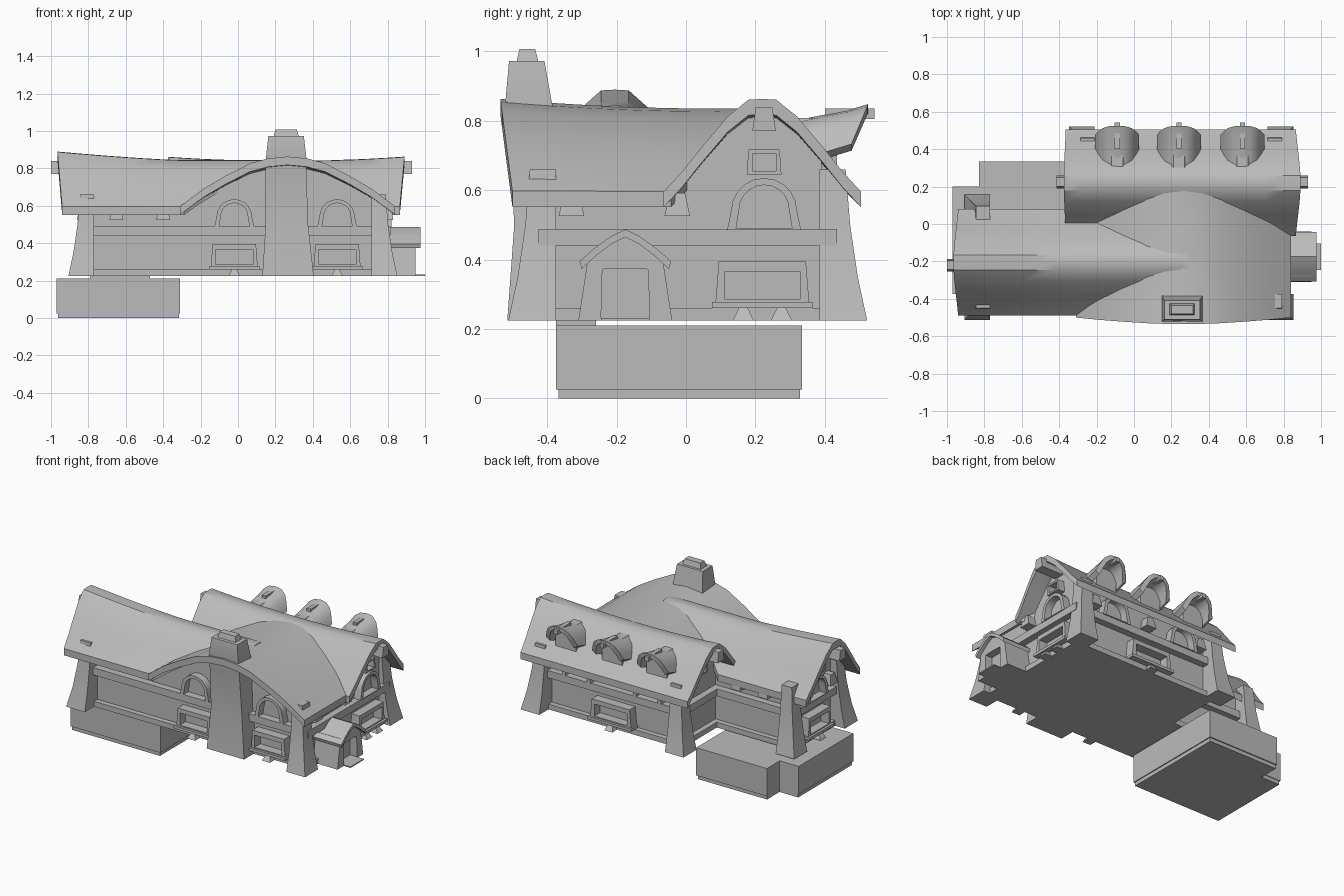
import bpy, bmesh, math

if "Cube" in bpy.data.objects:
    bpy.data.objects.remove(bpy.data.objects["Cube"])

grey = bpy.data.materials.new("plain grey")
grey.diffuse_color = (0.5, 0.5, 0.5, 1)
grey.use_nodes = True
grey.node_tree.nodes["Principled BSDF"].inputs["Base Color"].default_value = grey.diffuse_color


def make(name, verts, faces):
    bm = bmesh.new()
    vs = [bm.verts.new(v) for v in verts]
    for f in faces:
        bm.faces.new([vs[i] for i in f])
    bmesh.ops.recalc_face_normals(bm, faces=bm.faces)
    me = bpy.data.meshes.new(name)
    bm.to_mesh(me)
    bm.free()
    me.materials.append(grey)
    ob = bpy.data.objects.new(name, me)
    bpy.context.collection.objects.link(ob)
    return ob


def loft(name, loops, strip=False):
    """Skin closed loops; strip caps the ends of a shell with quads."""
    n, m = len(loops[0]), len(loops)
    verts = [p for lp in loops for p in lp]
    faces = [(i * n + j, i * n + (j + 1) % n, (i + 1) * n + (j + 1) % n, (i + 1) * n + j)
             for i in range(m - 1) for j in range(n)]
    for b in (0, (m - 1) * n):
        if strip:
            faces += [(b + j, b + j + 1, b + n - 2 - j, b + n - 1 - j) for j in range(n // 2 - 1)]
        else:
            faces.append(tuple(range(b, b + n)))
    return make(name, verts, faces)


def block(name, *levels):
    """Tapered block from levels (z, x0, x1, y0, y1)."""
    return loft(name, [[(a, c, z), (b, c, z), (b, d, z), (a, d, z)] for z, a, b, c, d in levels])


# Half profiles of the roofs: distance from ridge, height
WING = [(0, .862), (.04, .86), (.1, .812), (.17, .73), (.23, .655), (.285, .595)]
BROW = [(0, .86), (.1, .851), (.2, .825), (.33, .76), (.45, .69), (.575, .597)]


def height(prof, d):
    d = abs(d)
    for (a, za), (b, zb) in zip(prof, prof[1:]):
        if d <= b:
            return za + (zb - za) * (d - a) / (b - a)
    return prof[-1][1]


def reach(prof, z):
    for (a, za), (b, zb) in zip(prof, prof[1:]):
        if z >= zb:
            return a + (b - a) * max(0, min(1, (za - z) / (za - zb)))
    return prof[-1][0]


def full(prof):
    return [(-d, z) for d, z in reversed(prof[1:])] + prof


def roof(name, prof, centre, axis, start, end, sag, n=14, thick=.045):
    loops = []
    for i in range(n + 1):
        outer = []
        for d, z in full(prof):
            s = start(z) + (end(z) - start(z)) * i / n
            zz = z + sag(s) * (z - .595) / .265
            outer.append((s, centre + d, zz) if axis == 'x' else (centre + d, s, zz))
        loops.append(outer + [(x, y, z - thick) for x, y, z in reversed(outer)])
    return loft(name, loops, True)


def gable_wall(name, prof, centre, lo, hi, axis, s0, s1):
    ds = [lo - centre] + [d for d, _ in full(prof) if lo < centre + d < hi] + [hi - centre]
    shape = [(lo, .225)] + [(centre + d, height(prof, d) - .032) for d in ds] + [(hi, .225)]
    loft(name, [[(s, u, z) if axis == 'x' else (u, s, z) for u, z in shape] for s in (s0, s1)])


# Roofs: each stops in the valley where it meets the next
slant = lambda z: (z - .595) / .265
roof("west_roof", WING, -.205, 'x', lambda z: -.94 - .025 * slant(z),
     lambda z: .285 - reach(BROW, z), lambda s: -.018 + .045 * max(0, (-.3 - s) / .66) ** 1.3)
roof("rear_roof", WING, .22, 'x', lambda z: -.365 - .01 * slant(z), lambda z: .865 + .025 * slant(z),
     lambda s: -.022 + .02 * ((s - .25) / .6) ** 2)
roof("front_gable_roof", BROW, .265, 'y', lambda z: -.5 - .035 * slant(z),
     lambda z: .24 - reach(WING, z), lambda s: -.025 + .025 * ((s - .1) / .6) ** 2)

# Walls
gable_wall("west_wall", WING, -.205, -.38, .02, 'x', -.8, .2)
gable_wall("rear_wall", WING, .22, 0, .39, 'x', -.23, .77)
gable_wall("front_gable_wall", BROW, .265, -.23, .77, 'y', -.38, .1)

# Belt beams and plinths follow the walls
for label, z0, z1, p in (("belt", .44, .488, .045), ("plinth", .225, .26, .035)):
    block("west_" + label, (z0, -.8 - p, .77 + p, -.38 - p, .02 + p), (z1, -.8 - p, .77 + p, -.38 - p, .02 + p))
    block("rear_" + label, (z0, -.23 - p, .77 + p, -.02, .39 + p), (z1, -.23 - p, .77 + p, -.02, .39 + p))

# Flared corner posts: centre and outward direction
for x, y, sx, sy in ((-.77, -.375, -1, -1), (-.77, .02, -1, 1), (-.21, .385, -1, 1),
                     (.715, .385, 1, 1), (.715, -.375, 1, -1)):
    lv = []
    for z, o in ((.225, .137), (.35, .11), (.5, .088), (.66, .075)):
        a, b = sorted((x, x + sx * o))
        c, d = sorted((y, y + sy * o))
        lv.append((z, a, b, c, d))
    block("corner_post", *lv)

# Chimney
block("chimney", (.225, .13, .405, -.515, -.36), (.5, .148, .375, -.495, -.36), (.8, .148, .365, -.51, -.375),
      (.86, .15, .365, -.52, -.388), (.972, .162, .352, -.51, -.408))
block("chimney_pot", (.97, .19, .325, -.488, -.425), (1.007, .2, .315, -.48, -.435))

# Sides of the house: (across, height, outward) to world
SIDE = {"front": lambda u, v, w: (u, -.38 - w, v), "back": lambda u, v, w: (u, .39 + w, v),
        "right": lambda u, v, w: (.77 + w, u, v), "left": lambda u, v, w: (-.8 - w, u, v),
        "rear_left": lambda u, v, w: (-.23 - w, u, v), "west_back": lambda u, v, w: (u, .02 + w, v)}


def frame(name, side, outer, inner, depth):
    n, f = len(outer), SIDE[side]
    verts = [f(u, v, w) for pts, w in ((outer, -.01), (outer, depth), (inner, depth), (inner, 0)) for u, v in pts]
    faces = [(k * n + j, k * n + (j + 1) % n, (k + 1) * n + (j + 1) % n, (k + 1) * n + j)
             for k in range(3) for j in range(n)]
    make(name, verts, faces)


def rect(u, a, b, z0, z1):
    return [(u - a, z0), (u + a, z0), (u + b, z1), (u - b, z1)]


def arch(u, a, z0, z1):
    zc = z1 - a
    return [(u - a * 1.12, z0)] + [(u - a * math.cos(math.pi * k / 10), zc + a * math.sin(math.pi * k / 10))
                                   for k in range(11)] + [(u + a * 1.12, z0)]


def bracket(side, u, z0, z1, a, b, w0, w1):
    f = SIDE[side]
    loft("bracket", [[f(u - r, z, -.02), f(u + r, z, -.02), f(u + r, z, w), f(u - r, z, w)]
                     for z, r, w in ((z0, a, w0), (z1, b, w1))])


def lower_window(side, u, half):
    frame("lower_window_frame", side, rect(u, half, half * .93, .275, .395),
          rect(u, half * .8, half * .8, .285, .365), .06)
    bracket(side, u, .26, .278, half + .01, half + .01, .075, .075)


for side, u in (("front", -.02), ("front", .53), ("right", .225), ("back", -.02), ("back", .5), ("left", -.18)):
    frame("arched_window_frame", side, arch(u, .095, .485, .635), arch(u, .072, .49, .615), .05)
for side, u, half in (("front", -.02, .125), ("front", .53, .125), ("right", .22, .135),
                      ("back", .24, .15), ("left", -.18, .12)):
    lower_window(side, u, half)
    for k in ((-.055, .055) if side == "right" else (0,)):
        bracket(side, u + k, .225, .262, .03, .012, .085, .06)
for side, u in (("right", .225), ("left", -.205), ("rear_left", .22)):
    frame("attic_window_frame", side, rect(u, .05, .045, .645, .717), rect(u, .034, .034, .655, .705), .05)

# Brackets under the eaves
for side, us in (("front", (-.65, -.4)), ("right", (-.33, -.025)), ("west_back", (-.62, -.42)),
                 ("back", (.24, .66, -.15)), ("left", (-.33, -.07))):
    for u in us:
        bracket(side, u, .525, .592, .037, .022, .06, .05)

# Ridge beam ends
for x0, x1, y in ((-1.0, -.78, -.22), (-.415, -.2, .225), (.74, .93, .225)):
    block("ridge_beam", (.77, x0, x1, y - .034, y + .034), (.838, x0, x1, y - .024, y + .024))

# Dormers on the rear slope
for x in (-.09, .24, .58):
    prof = [(.118, -.115), (.1, -.07), (.078, -.03), (.045, -.006), (0, 0)]
    shape = [(-a, b) for a, b in prof] + [(a, b) for a, b in reversed(prof[:-1])]
    loops = []
    for y, top in ((.27, .79), (.36, .81), (.44, .83), (.5, .848)):
        o = [(x + a, y + (.025 if y > .4 else 0) * (1 + b / .06), top + b) for a, b in shape]
        loops.append(o + [(x + a * .75, p[1], top + b * .95 - .025)
                          for (a, b), p in reversed(list(zip(shape, o)))])
    loft("dormer_roof", loops, True)
    block("dormer_wall", (.66, x - .075, x + .075, .3, .435), (.76, x - .075, x + .075, .3, .435),
          (.808, x - .03, x + .03, .3, .435))
    block("dormer_beam", (.805, x - .014, x + .014, .4, .543), (.835, x - .014, x + .014, .4, .543))

# Entrance porch
py = -.175
gate = [(-.135, .225), (-.105, .42), (0, .475), (.105, .42), (.135, .225),
        (.07, .225), (.066, .372), (0, .374), (-.066, .372), (-.07, .225)]
make_loop = lambda x: [(x, py + a, z) for a, z in gate]
n = len(gate)
pv = make_loop(.76) + make_loop(.95)
caps = [(0, 1, 8, 9), (1, 2, 7, 8), (2, 3, 6, 7), (3, 4, 5, 6)]
make("porch_walls", pv, [(j, (j + 1) % n, n + (j + 1) % n, n + j) for j in range(n)]
     + caps + [tuple(i + n for i in c) for c in caps])
block("porch_door", (.225, .8, .9, py - .08, py + .08), (.38, .8, .9, py - .08, py + .08))
ridge = [(-.132, .395), (-.09, .432), (-.04, .468), (0, .487), (.04, .468), (.09, .432), (.132, .395)]
loft("porch_roof", [[(x, py + a, z) for a, z in ridge] + [(x, py + a * .95, z - .022) for a, z in reversed(ridge)]
                    for x in (.76, .975)], True)
block("porch_step", (.225, .8, 1.0, py - .07, py + .07), (.232, .8, 1.0, py - .07, py + .07))

# Stepped foundation block
plan = [(-.97, -.375), (-.31, -.375), (-.31, .335), (-.83, .335), (-.83, .2), (-.97, .2)]


def ring(z, k):
    return [(-.64 + (x + .64) * k, -.02 + (y + .02) * k, z) for x, y in plan]


loft("foundation", [ring(0, .98), ring(.025, .98), ring(.025, 1), ring(.21, 1)])
block("foundation_plate", (.21, -.79, -.47, -.375, -.26), (.226, -.79, -.47, -.375, -.26))

# Soft shading with crisp edges
for ob in bpy.data.objects:
    ob.select_set(True)
    bpy.context.view_layer.objects.active = ob
bpy.ops.object.shade_smooth_by_angle(angle=math.radians(35))
